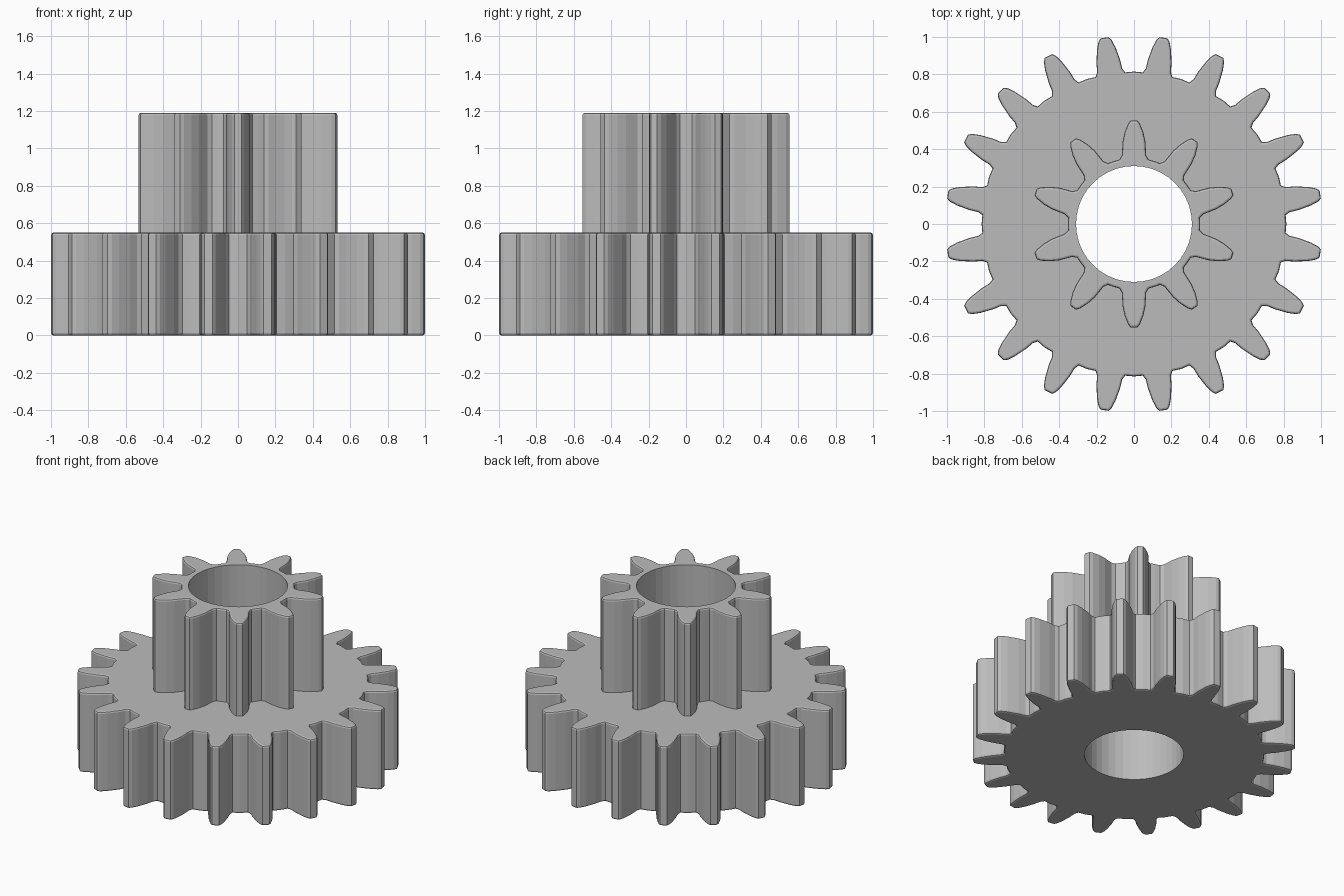
import bpy, bmesh, math
from mathutils import Vector

if "Cube" in bpy.data.objects:
    bpy.data.objects.remove(bpy.data.objects["Cube"])

BORE_R = 0.31

metal = bpy.data.materials.new("plain grey")
metal.diffuse_color = (0.5, 0.5, 0.5, 1)
metal.use_nodes = True
metal.node_tree.nodes["Principled BSDF"].inputs["Base Color"].default_value = metal.diffuse_color


def gear(name, teeth, phase, half, root, z0, z1, bevel_bottom):
    """half: (radius, half width) pairs up one tooth flank; root: valley radius."""
    bm = bmesh.new()
    verts = []
    for i in range(teeth):
        a = phase + math.tau * i / teeth
        d, t = Vector((math.cos(a), math.sin(a), 0)), Vector((-math.sin(a), math.cos(a), 0))
        pts = [d * r - t * w for r, w in half] + [d * r + t * w for r, w in reversed(half)]
        b = a + math.pi / teeth
        pts.append(Vector((math.cos(b), math.sin(b), 0)) * root)
        verts += [bm.verts.new(p + Vector((0, 0, z0))) for p in pts]
    face = bm.faces.new(verts)
    ext = bmesh.ops.extrude_face_region(bm, geom=[face], use_keep_orig=True)
    bmesh.ops.translate(bm, vec=(0, 0, z1 - z0),
                        verts=[g for g in ext["geom"] if isinstance(g, bmesh.types.BMVert)])
    bmesh.ops.recalc_face_normals(bm, faces=bm.faces)

    # rounded rims on the tooth outline
    def flat_at(e, z):
        return all(abs(v.co.z - z) < 1e-5 for v in e.verts)
    rim = [e for e in bm.edges if flat_at(e, z1) or (bevel_bottom and flat_at(e, z0))]
    bmesh.ops.bevel(bm, geom=rim, offset=0.012, segments=2, profile=0.5, affect='EDGES')
    me = bpy.data.meshes.new(name)
    bm.to_mesh(me)
    bm.free()
    ob = bpy.data.objects.new(name, me)
    bpy.context.collection.objects.link(ob)
    me.materials.append(metal)
    return ob


# large lower gear and small upper pinion
large = gear("large_gear", 20, math.radians(9),
             [(0.808, 0.080), (0.832, 0.068), (0.88, 0.064), (0.95, 0.050), (0.99, 0.036), (1.008, 0.022)],
             0.815, 0.0, 0.55, True)
small = gear("small_gear", 10, math.radians(90),
             [(0.345, 0.078), (0.368, 0.065), (0.44, 0.061), (0.49, 0.050), (0.535, 0.032), (0.553, 0.018)],
             0.353, 0.55, 1.19, False)

# shaft hole through both gears
bpy.ops.mesh.primitive_cylinder_add(vertices=40, radius=BORE_R, depth=3, location=(0, 0, 0.6))
cutter = bpy.context.object
cutter.name = "bore_cutter"
cutter.hide_render = True
cutter.data.materials.append(metal)
for ob in (large, small):
    mod = ob.modifiers.new("bore", 'BOOLEAN')
    mod.operation = 'DIFFERENCE'
    mod.solver = 'EXACT'
    mod.object = cutter
    bpy.context.view_layer.objects.active = ob
    bpy.ops.object.modifier_apply(modifier=mod.name)
bpy.data.objects.remove(cutter)
